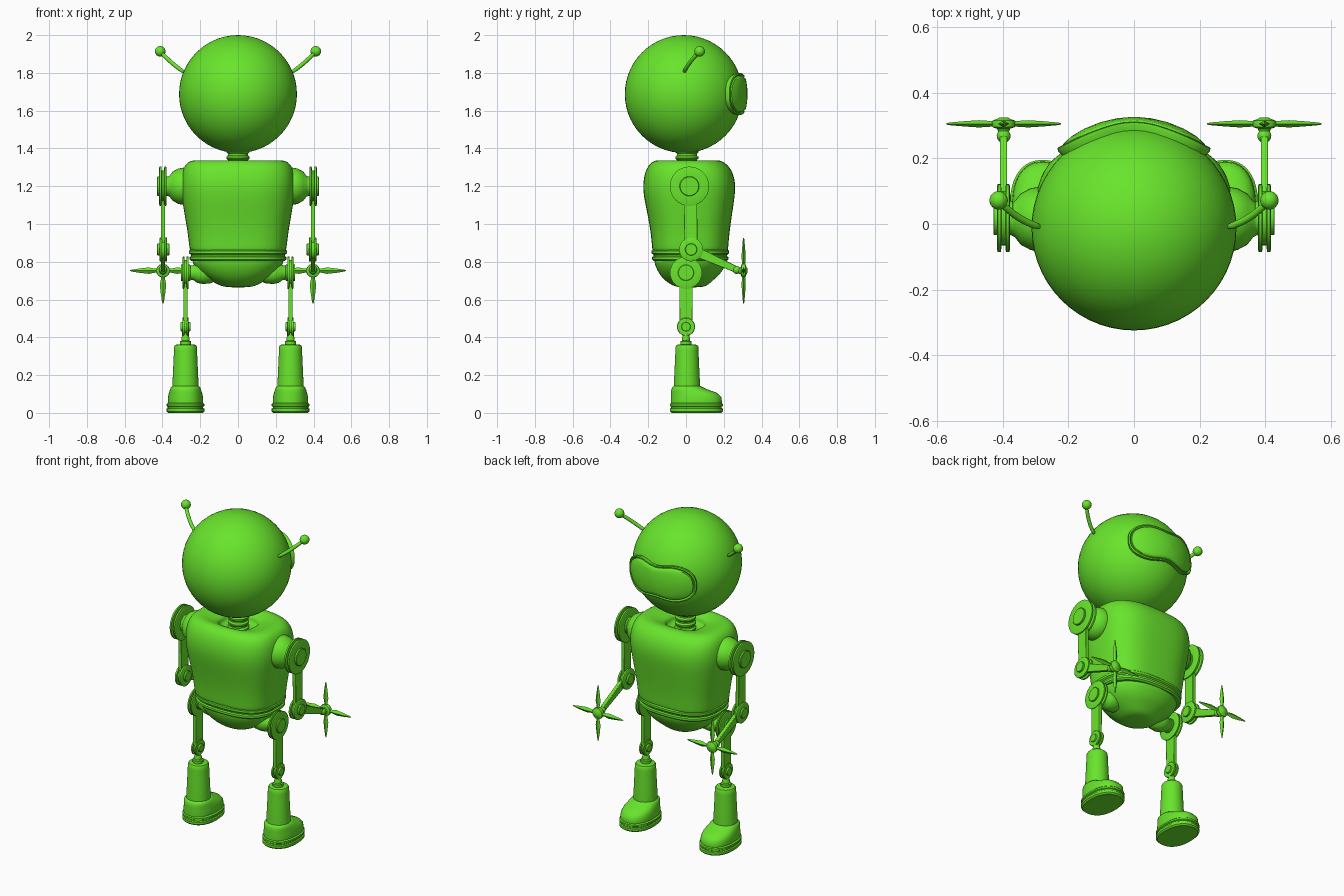
import bpy, bmesh, math
from mathutils import Vector

if "Cube" in bpy.data.objects:
    bpy.data.objects.remove(bpy.data.objects["Cube"])

green = bpy.data.materials.new("green_paint")
green.diffuse_color = (0.14, 0.78, 0.025, 1)
green.use_nodes = True
green.node_tree.nodes["Principled BSDF"].inputs["Base Color"].default_value = green.diffuse_color


def finish(name, bm, mirror=False, subsurf=0, angle=35):
    bmesh.ops.recalc_face_normals(bm, faces=bm.faces)
    me = bpy.data.meshes.new(name)
    bm.to_mesh(me)
    bm.free()
    me.materials.append(green)
    me.shade_smooth()
    if not subsurf:
        me.set_sharp_from_angle(angle=math.radians(angle))
    ob = bpy.data.objects.new(name, me)
    bpy.context.collection.objects.link(ob)
    if mirror:
        ob.modifiers.new("mirror", 'MIRROR').use_mirror_merge = False
    if subsurf:
        m = ob.modifiers.new("subsurf", 'SUBSURF')
        m.levels = m.render_levels = subsurf
    return ob


def skin(name, rings, cap_start=True, **kw):
    """Bridge a stack of equal-length point rings."""
    bm = bmesh.new()
    rows = [[bm.verts.new(p) for p in r] for r in rings]
    n = len(rows[0])
    for a, b in zip(rows, rows[1:]):
        for i in range(n):
            j = (i + 1) % n
            bm.faces.new((a[i], a[j], b[j], b[i]))
    if cap_start:
        bm.faces.new(rows[0])
    bm.faces.new(rows[-1])
    return finish(name, bm, **kw)


def spow(v, p):
    return math.copysign(abs(v) ** p, v)


def angles(n):
    return [2 * math.pi * i / n for i in range(n)]


def loft(name, rows, cx=0, e=2.0, n=32, **kw):
    """Superellipse sections (cy, rx, ry, z) stacked in z."""
    return skin(name, [[(cx + rx * spow(math.cos(t), 2 / e), cy + ry * spow(math.sin(t), 2 / e), z)
                        for t in angles(n)] for cy, rx, ry, z in rows], **kw)


def tube(name, pts, radii, n=32, **kw):
    """Round sections along a path, used for turned parts too."""
    pts = [Vector(p) for p in pts]
    q = (pts[-1] - pts[0]).to_track_quat('Z', 'Y')
    return skin(name, [[p + q @ Vector((r * math.cos(t), r * math.sin(t), 0)) for t in angles(n)]
                       for p, r in zip(pts, radii)], **kw)


def lathe_x(name, y, z, prof, **kw):
    return tube(name, [(x, y, z) for r, x in prof], [r for r, x in prof], mirror=True, **kw)


def ball(name, c, r, seg=24, **kw):
    bm = bmesh.new()
    bmesh.ops.create_uvsphere(bm, u_segments=seg, v_segments=seg // 2, radius=r)
    bmesh.ops.translate(bm, verts=bm.verts, vec=c)
    return finish(name, bm, **kw)


def spool(name, y, z, r, x0, x1):
    """Joint: two flanges with a groove and a hub cap on each side."""
    w = x1 - x0
    prof = [(.47, 0), (.5, .04), (.5, .18), (.94, .18), (1, .22), (1, .38), (.8, .4),
            (.8, .6), (1, .62), (1, .78), (.94, .82), (.5, .82), (.5, .96), (.47, 1)]
    lathe_x(name, y, z, [(r * k, x0 + w * t) for k, t in prof])


def bar(name, a, b, wa, wb, x, thick):
    """Flat strut between two (y, z) points."""
    a, b = Vector(a), Vector(b)
    d = (b - a).normalized()
    side = Vector((-d.y, d.x))
    rings = []
    for p, w in ((a, wa), (b, wb)):
        rings.append([(x + i * thick / 2, *(p + side * j * w / 2))
                      for i, j in ((-1, -1), (1, -1), (1, 1), (-1, 1))])
    ob = skin(name, rings, mirror=True)
    m = ob.modifiers.new("bevel", 'BEVEL')
    m.width, m.segments = 0.003, 2


# Head
HY, HZ = -0.012, 1.688
ball("head", (0, HY, HZ), 0.312, seg=56)

# Goggle-shaped visor wrapped round the head on the +y side
rings = []
for k, R in ((1, .300), (1, .328), (.97, .336), (.91, .336), (.88, .326), (.86, .326), (.83, .334),
             (.77, .338), (.6, .338), (.4, .338), (.2, .338), (.03, .338)):
    ring = []
    for t in angles(72):
        az = .78 * spow(math.cos(t), .77)
        el = .39 * k * spow(math.sin(t), .77) * (1 - .22 * math.exp(-(az / .3) ** 2))
        az *= k if k < .8 else 1 - (1 - k) * .55
        ring.append((R * math.sin(az) * math.cos(el), HY + R * math.cos(az) * math.cos(el),
                     HZ + R * math.sin(el)))
    rings.append(ring)
skin("visor", rings, cap_start=False, angle=50)

# Antennae
tube("antenna_rod", [(.28, -.012, 1.80), (.33, .005, 1.835), (.375, .035, 1.875), (.412, .07, 1.912)],
     [.011] * 4, n=16, mirror=True, subsurf=1)
ball("antenna_tip", (.412, .072, 1.914), .028, mirror=True)

# Ribbed neck
prof = [(.052 + .009 * (i % 4 in (1, 2)), 1.27 + i * .0085) for i in range(15)]
tube("neck", [(0, .005, z) for r, z in prof], [r for r, z in prof])

# Torso with a sunken collar, waist bands and pelvis
loft("torso", [(.022, .25, .198, .85), (.022, .257, .201, .858), (.022, .266, .208, .95),
               (.02, .284, .224, 1.05), (.017, .30, .243, 1.15), (.017, .304, .246, 1.22),
               (.015, .296, .23, 1.285), (.01, .272, .197, 1.328), (.008, .225, .155, 1.342),
               (.005, .15, .118, 1.327), (.005, .115, .10, 1.317), (.005, .105, .092, 1.30),
               (.005, .10, .088, 1.27)], e=2.8, subsurf=2)
loft("waist_bands", [(.023, r, r - .054, z) for r, z in
                     ((.25, .866), (.259, .858), (.259, .845), (.25, .838), (.248, .83),
                      (.256, .825), (.256, .812), (.247, .804))], e=2.6, n=64)
loft("pelvis", [(.024, .243, .19, .82), (.024, .243, .193, .80), (.022, .228, .182, .77),
                (.02, .198, .162, .735), (.015, .15, .13, .703), (.02, .10, .095, .675),
                (.022, .06, .06, .664)], e=2.2, subsurf=2)

# Arms
AX = .397
lathe_x("shoulder_cup", .015, 1.2, [(.06, .23), (.09, .255), (.099, .285), (.094, .315),
                                    (.078, .345), (.055, .363), (.05, .373)], angle=50)
spool("shoulder_joint", .018, 1.2, .104, .367, .428)
bar("upper_arm", (.022, 1.2), (.027, .865), .072, .068, AX, .022)
spool("elbow_joint", .027, .865, .063, .363, .428)
bar("forearm", (.027, .865), (.26, .762), .056, .034, AX, .022)
ball("wrist_ball", (AX, .268, .757), .021, mirror=True)

# Propeller hands
PZ = .753
prof = [(.014, .275), (.02, .29), (.034, .295), (.036, .305), (.034, .315), (.02, .32), (.012, .325)]
tube("propeller_hub", [(AX, y, PZ) for r, y in prof], [r for r, y in prof], mirror=True)
for k in range(4):
    u = Vector((math.cos(k * math.pi / 2), 0, math.sin(k * math.pi / 2)))
    v = Vector((-u.z, 0, u.x))
    rings = []
    for d, w, h in ((.02, .009, .008), (.045, .011, .009), (.075, .017, .011),
                    (.12, .012, .008), (.165, .005, .004), (.174, .002, .002)):
        c = Vector((AX, .305, PZ)) + u * d
        rings.append([c + v * w, c + Vector((0, h, 0)), c - v * w, c - Vector((0, h, 0))])
    skin("propeller_blade", rings, mirror=True)

# Legs
LX = .278
lathe_x("hip_cup", .0, .742, [(.035, .11), (.055, .14), (.06, .185), (.054, .215),
                              (.04, .235), (.036, .256)], angle=50)
spool("hip_joint", 0, .742, .085, .252, .303)
bar("thigh", (0, .742), (0, .456), .072, .068, LX, .022)
spool("knee_joint", 0, .456, .048, .252, .304)
prof = [(.018, .45), (.018, .405), (.022, .395), (.022, .382), (.03, .379), (.03, .36), (.026, .34)]
tube("ankle_rod", [(LX, 0, z) for r, z in prof], [r for r, z in prof], mirror=True)

# Boots
loft("boot_shaft", [(.005, r, r, z) for r, z in
                    ((.045, .362), (.055, .359), (.06, .35), (.061, .33), (.065, .24),
                     (.07, .135), (.07, .11))], cx=LX, mirror=True)
loft("boot_foot", [(.055, .092, .134, .045), (.055, .093, .135, .06), (.054, .092, .133, .085),
                   (.044, .088, .123, .105), (.022, .083, .10, .121), (.009, .078, .083, .134),
                   (.006, .07, .072, .142)], cx=LX, e=2.3, n=48, mirror=True, angle=60)
loft("boot_sole", [(.055, r, r + .04, z) for r, z in
                   ((.092, 0), (.1, .008), (.1, .022), (.094, .026), (.094, .033), (.1, .037),
                    (.1, .047), (.092, .054))], cx=LX, e=2.3, n=48, mirror=True)
